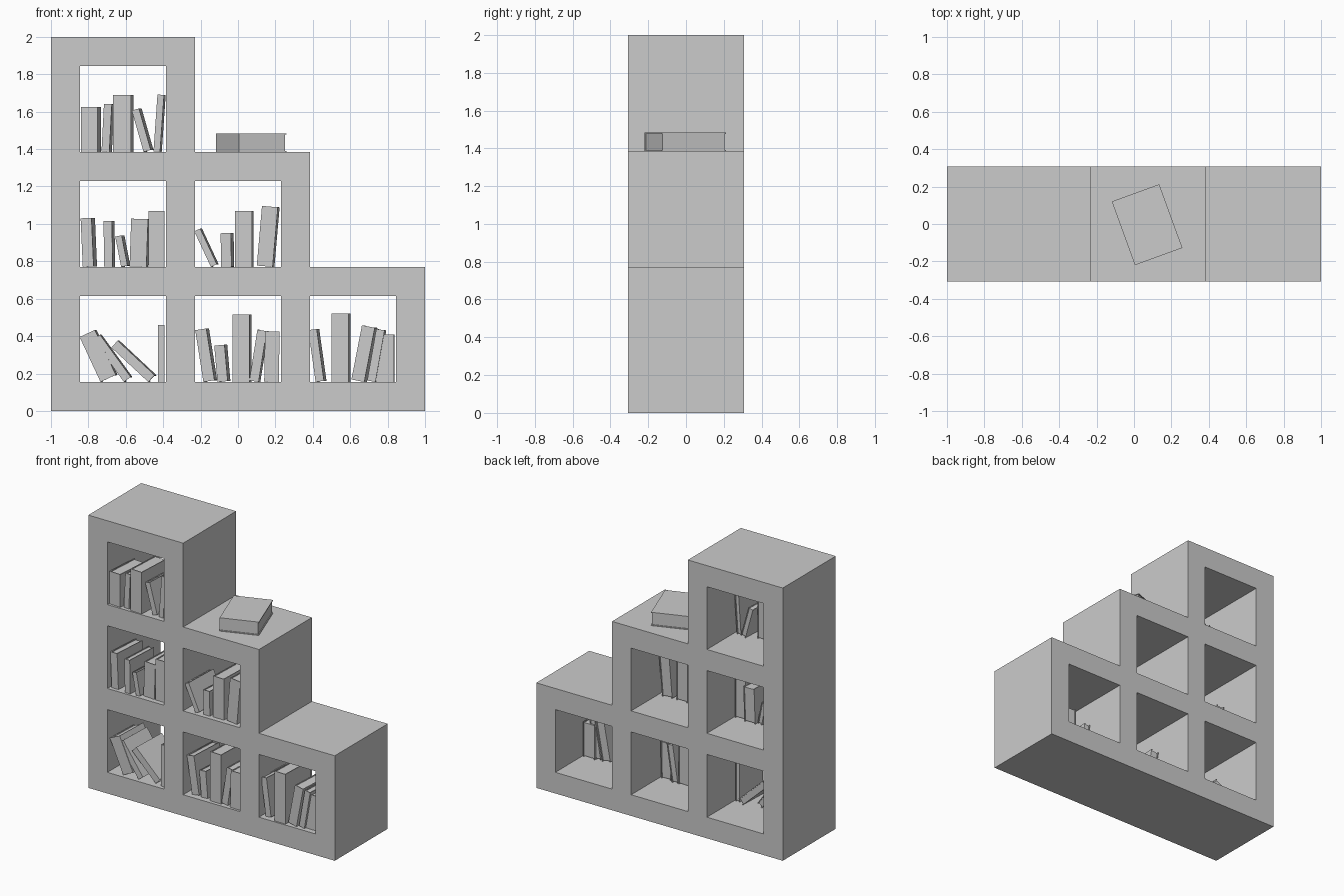
import bpy, bmesh, random
from math import radians
from mathutils import Matrix, Vector

if "Cube" in bpy.data.objects:
    bpy.data.objects.remove(bpy.data.objects["Cube"])

random.seed(4)


def make_object(name, bm):
    bmesh.ops.recalc_face_normals(bm, faces=bm.faces)
    mesh = bpy.data.meshes.new(name)
    bm.to_mesh(mesh)
    bm.free()
    ob = bpy.data.objects.new(name, mesh)
    bpy.context.collection.objects.link(ob)
    return ob


# Stepped shelf frame: solid grid cells extruded through the depth
DEPTH = 0.307
xs = [-1, -0.845, -0.385, -0.23, 0.23, 0.385, 0.845, 1]
zs = [x + 1 for x in xs]
bm = bmesh.new()
for i in range(7):
    for j in range(7):
        column = max(0, (i - 1) // 2)          # each column is one step lower
        inside = j < 7 - 2 * column
        if not inside or (i % 2 and j % 2):
            continue
        quad = [(xs[i], zs[j]), (xs[i + 1], zs[j]),
                (xs[i + 1], zs[j + 1]), (xs[i], zs[j + 1])]
        bm.faces.new([bm.verts.new((x, -DEPTH, z)) for x, z in quad])
bmesh.ops.remove_doubles(bm, verts=bm.verts, dist=1e-4)
ret = bmesh.ops.extrude_face_region(bm, geom=bm.faces[:], use_keep_orig=True)
bmesh.ops.translate(bm, vec=(0, 2 * DEPTH, 0),
                    verts=[v for v in ret["geom"] if isinstance(v, bmesh.types.BMVert)])
make_object("shelf_frame", bm)


# Book: two boards, a spine at local y = 0 and an inset page block
def book(name, w, d, h, matrix, x_shift=0.0):
    t = 0.006
    boxes = [((0, 0, 0), (t, d, h)), ((w - t, 0, 0), (w, d, h)),
             ((t, 0, 0), (w - t, t, h)),
             ((t, t, t), (w - t, d - t, h - t))]
    bm = bmesh.new()
    for lo, hi in boxes:
        lo, hi = Vector(lo), Vector(hi)
        centre = (lo + hi) / 2 + Vector((x_shift, 0, 0))
        bmesh.ops.create_cube(bm, size=1, matrix=Matrix.Translation(centre)
                              @ Matrix.Diagonal((*(hi - lo), 1)))
    ob = make_object(name, bm)
    ob.matrix_world = matrix


# Standing books per cell: left foot x, thickness, height, lean in degrees, yaw
cells = {
    "top": (1.385, [(-.84, .09, .24, 0, 4), (-.73, .042, .255, 3, 3), (-.668, .095, .305, 0, 3),
                    (-.505, .04, .23, -16, 3), (-.452, .035, .305, 4, 2)]),
    "middle_left": (0.77, [(-.83, .058, .26, -2.5, 4), (-.715, .045, .245, -1, 3),
                           (-.625, .035, .165, -11, 3), (-.58, .09, .255, 2, 2),
                           (-.478, .085, .3, 0, 0)]),
    "middle_right": (0.77, [(-.145, .035, .21, -25, 2), (-.09, .055, .18, -1, 3),
                            (-.015, .09, .3, 0, 2), (.1, .085, .32, 5, 2)]),
    "bottom_left": (0.155, [(-.735, .09, .265, -25, 2), (-.61, .045, .28, -36, 2),
                            (-.48, .05, .27, -47, 2), (-.428, .035, .305, 0, 0)]),
    "bottom_middle": (0.155, [(-.185, .06, .28, -9, 3), (-.11, .055, .195, -5, 3),
                              (-.03, .092, .36, 0, 2), (.06, .05, .275, 9, 2),
                              (.14, .078, .27, 1, 0)]),
    "bottom_right": (0.155, [(.415, .045, .28, -8, 3), (.5, .092, .365, 0, 2),
                             (.605, .07, .295, 11, 3), (.69, .045, .28, 10, 2),
                             (.738, .095, .255, 0, 1)]),
}
for cell, (floor, books) in cells.items():
    for n, (x, w, h, lean, yaw) in enumerate(books, 1):
        # pivot on whichever lower edge touches the shelf
        pivot = w if lean > 0 else 0
        y = -0.28 + random.uniform(-0.015, 0.015)
        matrix = (Matrix.Translation((x + pivot, y, floor))
                  @ Matrix.Rotation(radians(-yaw), 4, 'Z')
                  @ Matrix.Rotation(radians(lean), 4, 'Y'))
        book(f"{cell}_book_{n}", w, random.uniform(0.26, 0.285), h, matrix, -pivot)

# Book lying flat on the middle step
lay_flat = Matrix(((0, 1, 0), (0, 0, 1), (1, 0, 0))).to_4x4()
book("lying_book", 0.098, 0.27, 0.362,
     Matrix.Translation((0.005, -0.22, 1.385)) @ Matrix.Rotation(radians(20), 4, 'Z') @ lay_flat)
